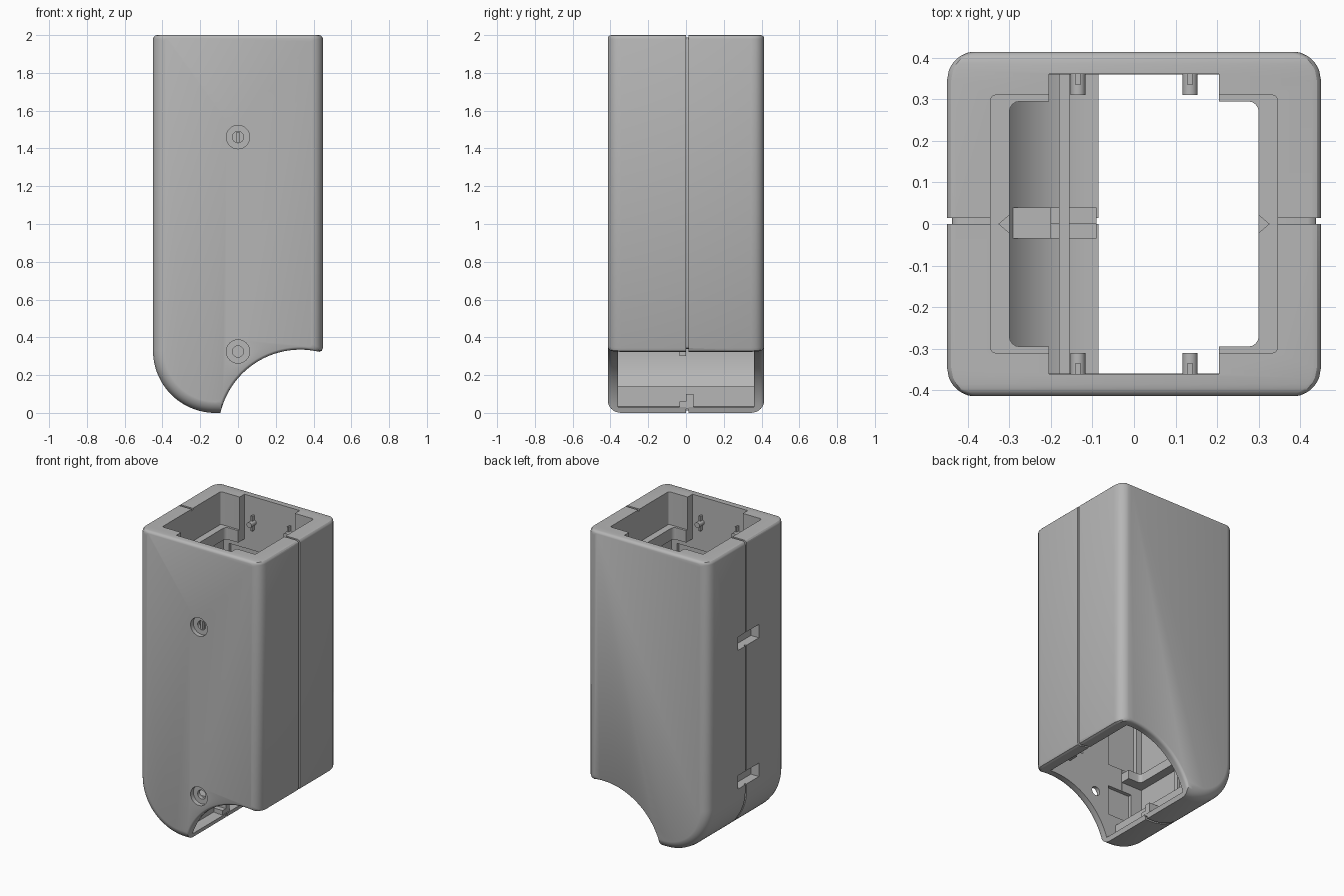
import bpy, bmesh, math
from math import sin, cos, sqrt, pi

if "Cube" in bpy.data.objects:
    bpy.data.objects.remove(bpy.data.objects["Cube"])

grey = bpy.data.materials.new("plain grey")
grey.use_nodes = True
COLOUR = (0.47, 0.47, 0.47, 1)
grey.diffuse_color = COLOUR
grey.node_tree.nodes["Principled BSDF"].inputs["Base Color"].default_value = COLOUR

HALF_X, HALF_Y, TOP = 0.45, 0.415, 2.0
FILLET, SMALL = 0.07, 0.02


def finish(name, bm):
    bmesh.ops.recalc_face_normals(bm, faces=bm.faces)
    mesh = bpy.data.meshes.new(name)
    bm.to_mesh(mesh)
    bm.free()
    mesh.materials.append(grey)
    obj = bpy.data.objects.new(name, mesh)
    bpy.context.collection.objects.link(obj)
    return obj


def loft(name, rings, cyclic=False):
    """Skin a list of equal-length (x, y, z) rings; cap the ends unless cyclic."""
    bm = bmesh.new()
    loops = [[bm.verts.new(p) for p in ring] for ring in rings]
    pairs = list(zip(loops, loops[1:]))
    if cyclic:
        pairs.append((loops[-1], loops[0]))
    else:
        bm.faces.new(loops[0])
        bm.faces.new(loops[-1])
    n = len(loops[0])
    for a, b in pairs:
        for i in range(n):
            j = (i + 1) % n
            bm.faces.new((a[i], a[j], b[j], b[i]))
    return finish(name, bm)


def box(name, x, y, z):
    ring = lambda h: [(x[0], y[0], h), (x[1], y[0], h), (x[1], y[1], h), (x[0], y[1], h)]
    return loft(name, [ring(z[0]), ring(z[1])])


def cylinder(name, x, z, r, y, sides=32):
    ring = lambda v: [(x + r * cos(2 * pi * i / sides), v, z + r * sin(2 * pi * i / sides))
                      for i in range(sides)]
    return loft(name, [ring(y[0]), ring(y[1])])


def round_plan(name, hx, hy, z, r=0.025):
    """Block with rounded vertical corners."""
    pts = []
    for q, (sx, sy) in enumerate([(1, 1), (-1, 1), (-1, -1), (1, -1)]):
        for k in range(5):
            a = (q + k / 4) * pi / 2
            pts.append((sx * (hx - r) + r * cos(a), sy * (hy - r) + r * sin(a)))
    return loft(name, [[(px, py, h) for px, py in pts] for h in z])


def outline(d, e):
    """Side silhouette, inset by d on the walls and e on the top and grip cut."""
    left, right, top = -HALF_X + d, HALF_X - d, TOP - e
    R, cx, cz, s = 0.435 + e, 0.33, -0.1, SMALL
    corner = [(s * (1 - cos(a)), s * (1 - sin(a))) for a in (0, pi / 6, pi / 3, pi / 2)]
    pts = [(left + u, top - v) for u, v in reversed(corner)]
    r = 0.33 - d
    pts += [(-0.12 - r * cos(a), 0.33 - r * sin(a))
            for a in (i / 24 * pi / 2 for i in range(25))]
    a0 = pi - math.asin((d - cz) / R)
    a1 = math.acos((right - s - cx) / R)
    pts += [(cx + R * cos(a), cz + R * sin(a))
            for a in (a0 + (a1 - a0) * i / 28 for i in range(29))]
    zr = pts[-1][1]
    pts += [(right - s / 3, zr + s / 4), (right, zr + s)]
    pts += [(right - u, top - v) for u, v in corner]
    return pts


def fillet(r, u):
    return r - sqrt(max(0, r * r - (r - u) ** 2)) if u < r else 0


def section(d, e, y):
    return [(x, y, z) for x, z in outline(d, e)]


# Outer body: silhouettes lofted front to back with rounded edges
insets = [0.0008, 0.003, 0.007, 0.013, 0.02, 0.03, 0.045, FILLET]
depths = [(u, -HALF_Y + u) for u in insets] + [(u, HALF_Y - u) for u in reversed(insets)]
shell = loft("shell", [section(fillet(FILLET, u), fillet(SMALL, u), y) for u, y in depths])

cutters = []


def cut(fn, *args):
    cutters.append(fn("cutter", *args))


# Lower bay, following the curved heel and open at the grip cut
bay = [(-0.36, 0.46)] + [(-0.12 - 0.24 * cos(a), 0.33 - 0.3 * sin(a))
                        for a in (i / 16 * pi / 2 for i in range(17))]
bay += [(0.36, 0.03), (0.36, 0.46)]
cut(loft, [[(x, y, z) for x, z in bay] for y in (-0.36, 0.36)])

# Upper bays, separated by internal frames
for z in ((0.52, 0.94), (1.0, 1.70)):
    cut(box, (-0.36, 0.36), (-0.36, 0.36), z)

# Shaft through the frames, side channels and top opening
cut(round_plan, 0.30, 0.295, (0.4, 1.85))
cut(box, (-0.205, 0.205), (-0.361, 0.361), (0.4, 2.1))
cut(round_plan, 0.345, 0.31, (1.78, 2.1), 0.012)

# Shallow pockets between the wall ribs
for s in (-1, 1):
    for x in ((-0.32, -0.1), (0.1, 0.32)):
        for z in ((0.55, 0.9), (1.04, 1.32), (1.36, 1.64)):
            cut(box, x, sorted((s * 0.34, s * 0.385)), z)
    cut(box, (-0.28, -0.1), sorted((s * 0.34, s * 0.385)), (0.2, 0.4))

# V notches where the two halves meet on the top ledge
for s in (-1, 1):
    tri = [(s * 0.29, -0.03), (s * 0.325, 0), (s * 0.29, 0.03)]
    cut(loft, [[(x, y, z) for x, y in tri] for z in (1.6, 1.9)])

# Seam groove around the whole case
cut(loft, [section(-0.02, -0.02, 0), section(-0.02, -0.02, 0.014),
           section(0.012, 0.012, 0.014), section(0.012, 0.012, 0)], True)

# Countersunk screw holes in the front
for z in (0.325, 1.46):
    cut(cylinder, 0, z, 0.062, (-0.5, -0.385))
    cut(cylinder, 0, z, 0.03, (-0.5, -0.34))

# Latch slots in the curved side
for z in ((0.37, 0.46), (1.30, 1.39)):
    cut(box, (-0.5, -0.39), (-0.13, 0.09), z)

bpy.context.view_layer.objects.active = shell
for c in cutters:
    c.hide_render = True
    mod = shell.modifiers.new("cut", "BOOLEAN")
    mod.operation, mod.solver, mod.object = "DIFFERENCE", "EXACT", c
    bpy.ops.object.modifier_apply(modifier=mod.name)
    bpy.data.objects.remove(c)

# Locating pegs with fins near the top
pegs = []
for sx in (-1, 1):
    for sy in (-1, 1):
        y = sorted((sy * 0.31, sy * 0.37))
        pegs.append(cylinder("locating_peg", sx * 0.135, 1.83, 0.018, y, 20))
        box("peg_fin", (sx * 0.135 - 0.006, sx * 0.135 + 0.006),
            sorted((sy * 0.335, sy * 0.37)), (1.78, 1.88))

# Heel rib, latch tongue and seam lip inside
box("heel_rib", (-0.18, -0.155), (-0.37, 0.37), (0.02, 0.14))
box("latch_base", (-0.30, -0.2), (-0.035, 0.04), (0.07, 0.12))
box("latch_tongue", (-0.22, -0.09), (-0.035, 0.0), (0.02, 0.06))
box("latch_keeper", (-0.22, -0.09), (0.0, 0.04), (0.02, 0.1))
box("seam_lip", (-0.37, -0.345), (-0.035, 0.0), (0.3, 1.72))

# Slotted screw end in the upper hole
box("screw_blade", (-0.007, 0.007), (-0.385, -0.36), (1.432, 1.488))

bpy.ops.object.select_all(action="DESELECT")
for obj in [shell] + pegs:
    obj.select_set(True)
bpy.ops.object.shade_smooth_by_angle(angle=math.radians(30))
